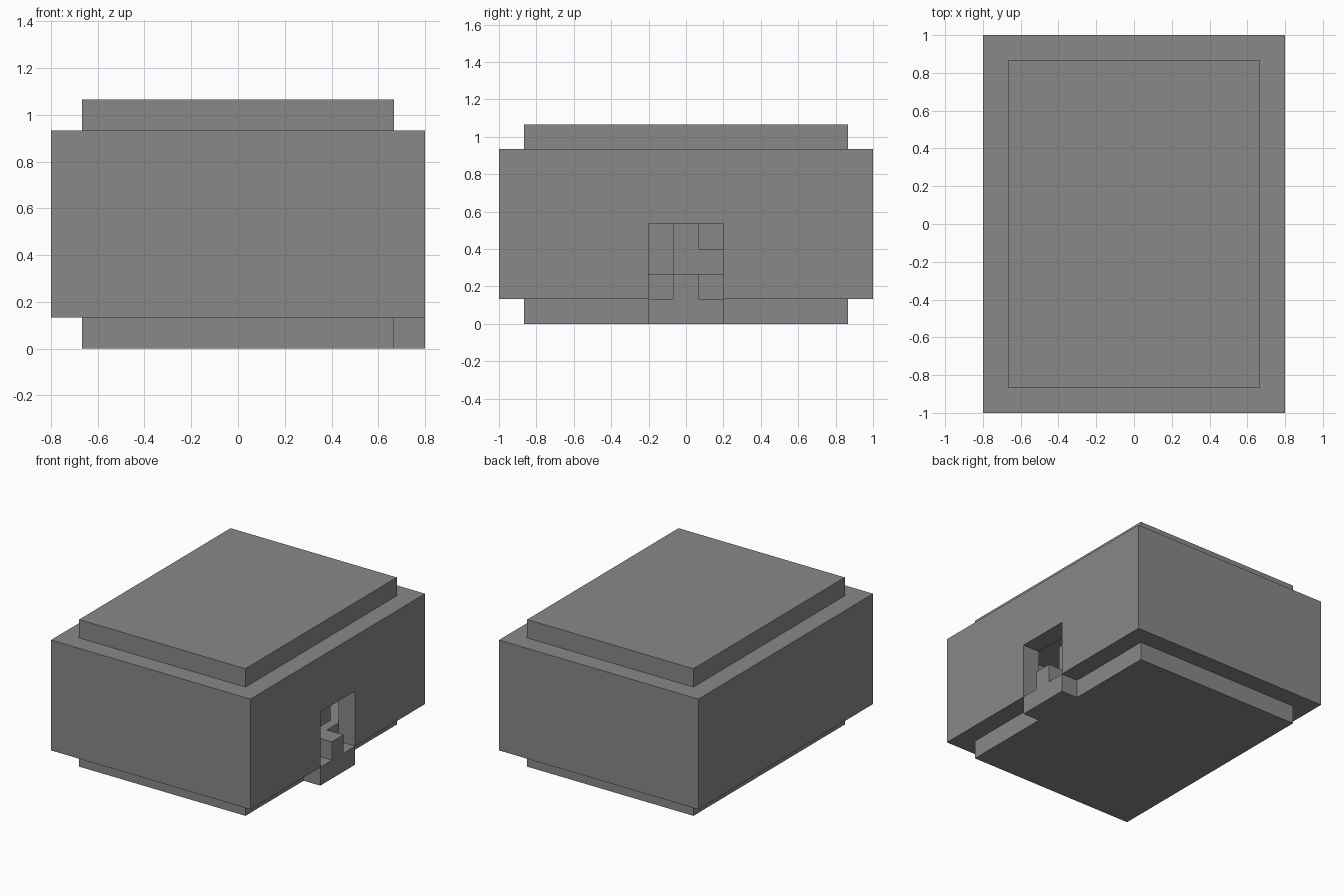
import bpy
import bmesh
from mathutils import Vector

U = 2 / 15  # module size: every part sits on this grid

default_cube = bpy.data.objects.get("Cube")
if default_cube:
    bpy.data.objects.remove(default_cube, do_unlink=True)

grey = bpy.data.materials.new("stone_grey")
grey.use_nodes = True
colour = (0.25, 0.25, 0.25, 1)
grey.diffuse_color = colour
for node in grey.node_tree.nodes:
    if node.type == "BSDF_PRINCIPLED":
        node.inputs["Base Color"].default_value = colour


def box(name, x, y, z):
    """Box from (min, max) ranges in modules."""
    bm = bmesh.new()
    bmesh.ops.create_cube(bm, size=1)
    for v in bm.verts:
        v.co = Vector([(lo + hi) / 2 + c * (hi - lo)
                       for c, (lo, hi) in zip(v.co, (x, y, z))]) * U
    mesh = bpy.data.meshes.new(name)
    bm.to_mesh(mesh)
    bm.free()
    mesh.materials.append(grey)
    obj = bpy.data.objects.new(name, mesh)
    bpy.context.collection.objects.link(obj)
    return obj


def combine(target, tool, operation):
    """Apply a boolean and remove the tool object."""
    mod = target.modifiers.new(operation.title(), "BOOLEAN")
    mod.object = tool
    mod.operation = operation
    mod.solver = "EXACT"
    bpy.context.view_layer.objects.active = target
    bpy.ops.object.modifier_apply(modifier=mod.name)
    bpy.data.objects.remove(tool, do_unlink=True)


# Hollow main body with a doorway in the right-hand wall
body = box("main_body", (-6, 6), (-7.5, 7.5), (1, 7))
combine(body, box("cavity_cutter", (-5, 5), (-6.5, 6.5), (2, 7.5)), "DIFFERENCE")
combine(body, box("doorway_cutter", (5, 7), (-1.5, 1.5), (0, 4)), "DIFFERENCE")

# Roof slab closes the cavity
box("roof_slab", (-5, 5), (-6.5, 6.5), (7, 8))

# Base slab with a threshold and a raised middle step
base = box("base_slab", (-5, 5), (-6.5, 6.5), (0, 1))
combine(base, box("threshold", (4, 6), (-1.5, 1.5), (0, 1)), "UNION")
step = box("door_step", (5, 6), (-0.5, 0.5), (0.5, 2))
combine(base, step, "UNION")

# Stepped block standing just inside the doorway
inner = box("inner_block", (3.5, 4.5), (-0.5, 1.5), (2, 3))
combine(inner, box("inner_block_top", (3.5, 4.5), (-0.5, 0.5), (2, 4)), "UNION")
